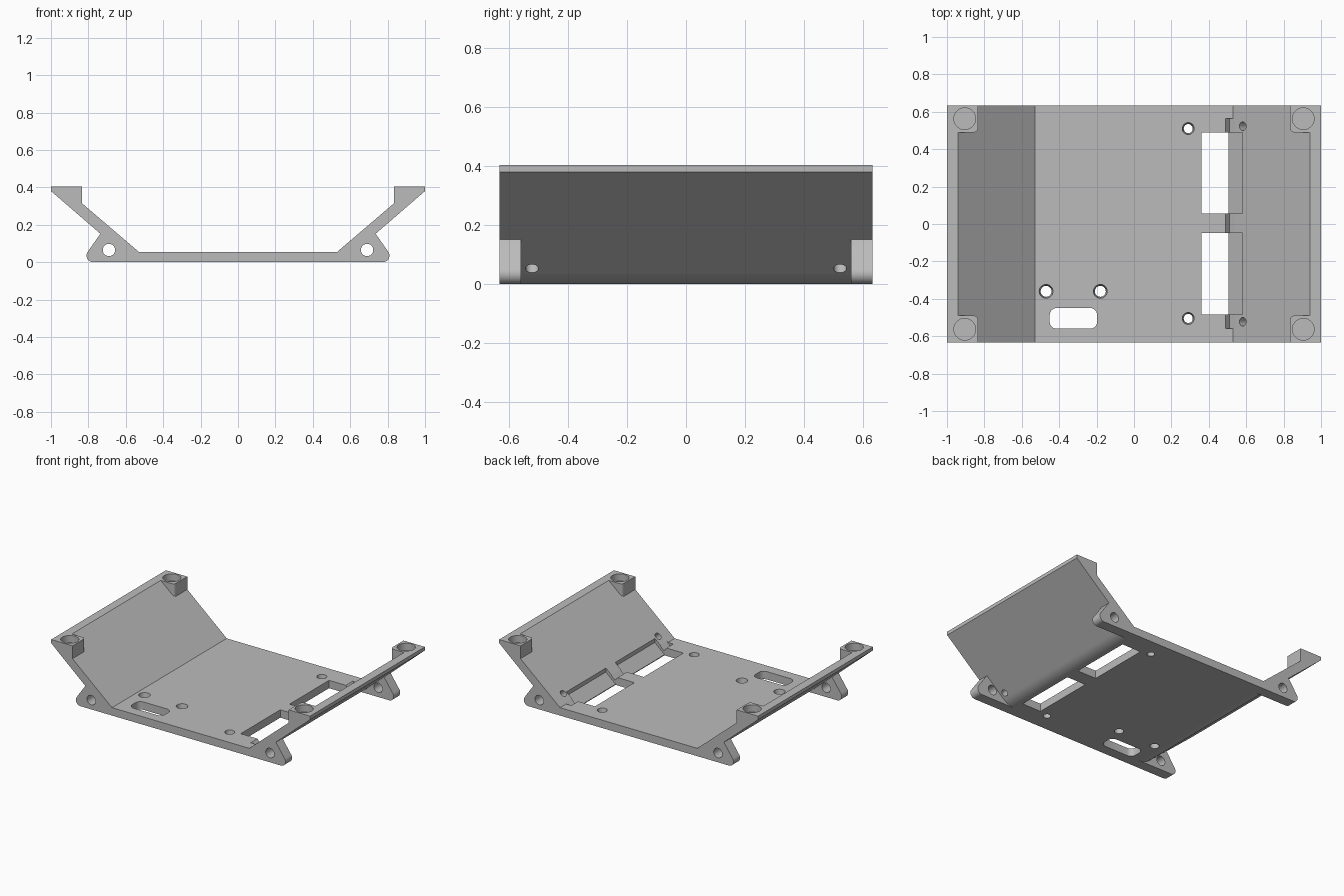
import bpy, bmesh, math
from mathutils import Vector

cube = bpy.data.objects.get("Cube")
if cube:
    bpy.data.objects.remove(cube, do_unlink=True)

DEPTH = 0.633      # half depth along y
FLOOR = 0.055      # floor thickness
TOP = 0.405
SLOPE = math.atan2(0.38, 0.44)   # side wall angle

grey = bpy.data.materials.new("light grey plastic")
grey.use_nodes = True
grey.diffuse_color = (0.5, 0.5, 0.5, 1)
grey.node_tree.nodes["Principled BSDF"].inputs["Base Color"].default_value = (0.5, 0.5, 0.5, 1)


def arc(cx, cy, r, a0, a1, n=8):
    """Points on an arc, angles in radians."""
    return [(cx + r * math.cos(a0 + (a1 - a0) * i / n),
             cy + r * math.sin(a0 + (a1 - a0) * i / n)) for i in range(n + 1)]


def finish(name, bm):
    bmesh.ops.recalc_face_normals(bm, faces=bm.faces)
    mesh = bpy.data.meshes.new(name)
    bm.to_mesh(mesh)
    bm.free()
    mesh.materials.append(grey)
    ob = bpy.data.objects.new(name, mesh)
    bpy.context.collection.objects.link(ob)
    return ob


def prism(name, pts, a, b, axis="y", round_edge=None):
    """Extrude an xz profile along y, or an xy profile along z."""
    bm = bmesh.new()
    place = (lambda p, t: (p[0], t, p[1])) if axis == "y" else (lambda p, t: (p[0], p[1], t))
    face = bm.faces.new([bm.verts.new(place(p, a)) for p in pts])
    ext = bmesh.ops.extrude_face_region(bm, geom=[face])
    verts = [g for g in ext["geom"] if isinstance(g, bmesh.types.BMVert)]
    shift = Vector((0, b - a, 0)) if axis == "y" else Vector((0, 0, b - a))
    bmesh.ops.translate(bm, verts=verts, vec=shift)
    if round_edge:   # round the upright edge at this x, y
        edges = [e for e in bm.edges if all(
            abs(v.co.x - round_edge[0]) < 1e-4 and abs(v.co.y - round_edge[1]) < 1e-4
            for v in e.verts)]
        bmesh.ops.bevel(bm, geom=edges, offset=0.02, segments=5, profile=0.5, affect="EDGES")
    return finish(name, bm)


def cone(name, centre, direction, r_low, r_high, length):
    """Round cutter centred on a point; r_high lies towards direction."""
    bm = bmesh.new()
    bmesh.ops.create_cone(bm, cap_ends=True, segments=40, radius1=r_low, radius2=r_high, depth=length)
    rot = Vector((0, 0, 1)).rotation_difference(Vector(direction).normalized())
    bmesh.ops.rotate(bm, verts=bm.verts, cent=(0, 0, 0), matrix=rot.to_matrix())
    bmesh.ops.translate(bm, verts=bm.verts, vec=centre)
    return finish(name, bm)


def combine(target, tool, operation):
    """Apply a boolean and drop the tool."""
    mod = target.modifiers.new("cut", "BOOLEAN")
    mod.operation = operation
    mod.solver = "EXACT"
    mod.object = tool
    bpy.context.view_layer.objects.active = target
    bpy.ops.object.modifier_apply(modifier=mod.name)
    bpy.data.objects.remove(tool, do_unlink=True)


# Tray: flat floor with two sloping walls and filleted lower bends
t = 0.05
radius = t / math.tan(SLOPE / 2)
half = arc(0.56 - t, radius, radius, -math.pi / 2, -math.pi / 2 + SLOPE)
half += [(1, 0.38), (1, TOP), (0.94, TOP), (0.53, FLOOR)]
profile = half + [(-x, z) for x, z in reversed(half)]
tray = prism("mounting_tray", profile, -DEPTH, DEPTH)

ear = [(0.5, 0)] + arc(0.775, 0.035, 0.035, -math.pi / 2, math.radians(37))
ear += [(0.735, 0.153), (0.72, 0.165), (0.6, 0.08), (0.5, 0.03)]
post = [(0.835, TOP), (0.835, 0.29), (0.98, 0.39), (0.98, TOP)]

# Hinge ears and corner posts at all four corners
for sx in (-1, 1):
    for sy in (-1, 1):
        combine(tray, prism("ear", [(sx * x, z) for x, z in ear],
                            sy * 0.56, sy * DEPTH), "UNION")
        combine(tray, prism("post", [(sx * x, z) for x, z in post],
                            sy * 0.49, sy * DEPTH, round_edge=(sx * 0.835, sy * 0.49)), "UNION")

# Round pockets in the posts, and pin holes through the ears
for sx in (-1, 1):
    for sy in (-1, 1):
        combine(tray, cone("pocket", (sx * 0.905, sy * 0.563, TOP), (0, 0, 1),
                           0.058, 0.058, 0.1), "DIFFERENCE")
        combine(tray, cone("pin_hole", (sx * 0.69, sy * 0.6, 0.065), (0, 1, 0),
                           0.033, 0.033, 0.2), "DIFFERENCE")

# Groove along the bend beside the windows
groove = [(0.485, 0.061), (0.51, 0.03), (0.541, 0.061)]
combine(tray, prism("groove", groove, -0.56, 0.565), "DIFFERENCE")

# Two windows that run partly into the sloping wall
window = [(0.36, -0.1), (0.505, -0.1), (0.505, 0.005), (0.58, 0.07), (0.58, 0.3), (0.36, 0.3)]
for y0, y1 in ((0.055, 0.49), (-0.485, -0.048)):
    combine(tray, prism("window", window, y0, y1), "DIFFERENCE")

# Screw holes square to the sloping wall
for sy in (-1, 1):
    combine(tray, cone("wall_screw_hole", (0.599, sy * 0.523, 0.078),
                       (-math.sin(SLOPE), 0, math.cos(SLOPE)), 0.021, 0.024, 0.12), "DIFFERENCE")

# Slightly tapered screw holes in the floor
for x, y, r in ((0.29, 0.51, 0.028), (0.29, -0.505, 0.028),
                (-0.47, -0.36, 0.033), (-0.18, -0.36, 0.033)):
    combine(tray, cone("floor_screw_hole", (x, y, FLOOR / 2), (0, 0, 1),
                       r - 0.007, r + 0.007, 0.1), "DIFFERENCE")

# Rounded cable slot
slot = []
for i, (cx, cy) in enumerate(((-0.235, -0.487), (-0.413, -0.487), (-0.413, -0.522), (-0.235, -0.522))):
    slot += arc(cx, cy, 0.038, i * math.pi / 2, (i + 1) * math.pi / 2, 6)
combine(tray, prism("cable_slot", slot, -0.1, 0.2, axis="z"), "DIFFERENCE")

# Smooth the round parts, keep edges sharp
bpy.ops.object.select_all(action="DESELECT")
tray.select_set(True)
bpy.context.view_layer.objects.active = tray
bpy.ops.object.shade_smooth_by_angle(angle=math.radians(25))
